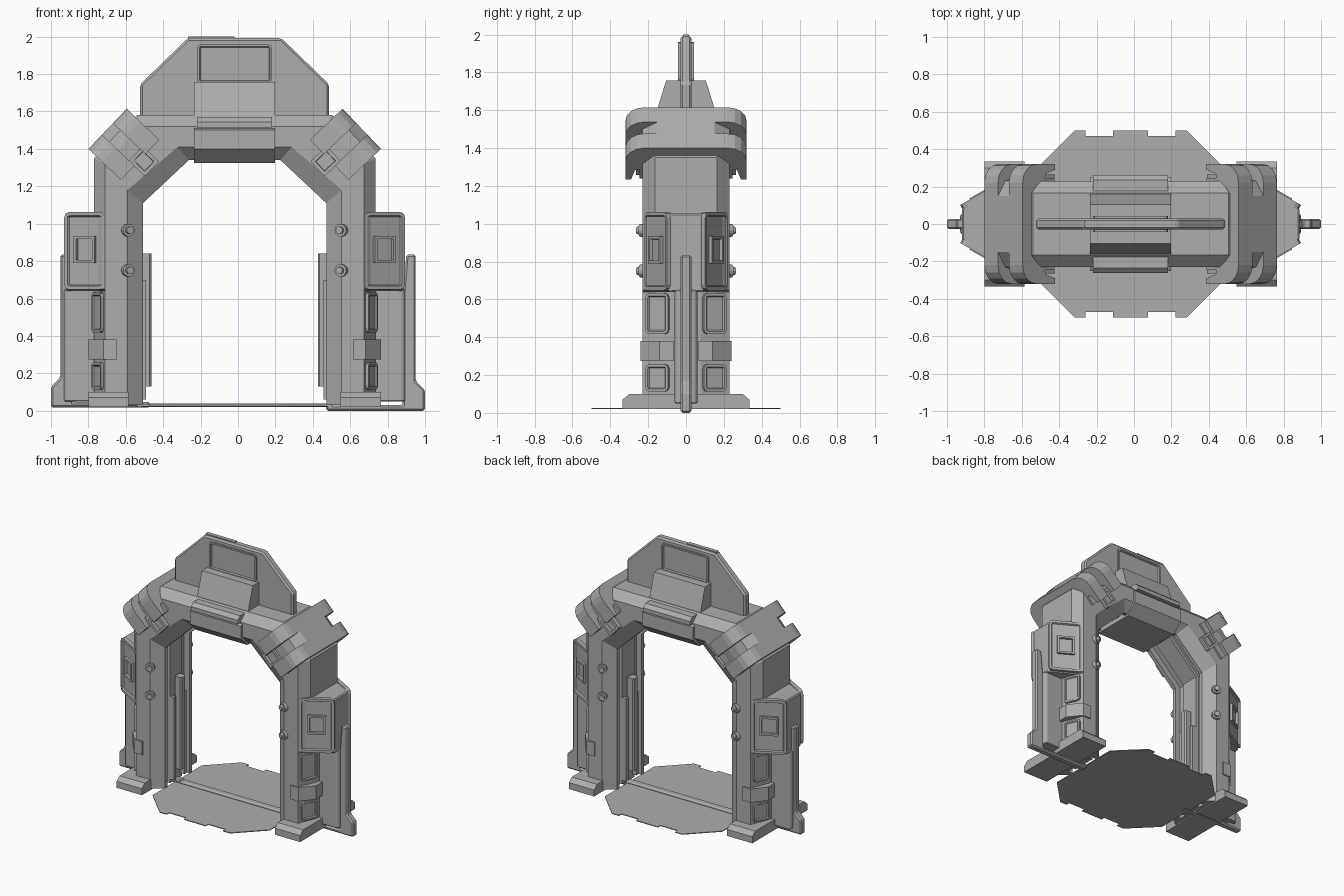
import bpy, bmesh, math
from mathutils import Vector

cube = bpy.data.objects.get("Cube")
if cube:
    bpy.data.objects.remove(cube)

grey = bpy.data.materials.new("grey metal")
grey.use_nodes = True
grey.diffuse_color = (0.42, 0.42, 0.42, 1)
grey.node_tree.nodes["Principled BSDF"].inputs["Base Color"].default_value = grey.diffuse_color

X, Y, Z = Vector((1, 0, 0)), Vector((0, 1, 0)), Vector((0, 0, 1))
CENTRE = -0.018      # the gate sits slightly off the middle of its footing


def finish(name, bm, mirror="", bevel=0, shift=CENTRE):
    bmesh.ops.recalc_face_normals(bm, faces=bm.faces)
    mesh = bpy.data.meshes.new(name)
    bm.to_mesh(mesh)
    bm.free()
    mesh.materials.append(grey)
    ob = bpy.data.objects.new(name, mesh)
    bpy.context.collection.objects.link(ob)
    ob.location.x = shift
    if bevel:
        mod = ob.modifiers.new("edge", "BEVEL")
        mod.width, mod.segments = bevel, 1
    if mirror:
        mod = ob.modifiers.new("mirror", "MIRROR")
        mod.use_axis = ("x" in mirror, "y" in mirror, False)
        mod.use_mirror_merge = False
    return ob


def prism(name, pts, a, b, c, start, end, origin=Vector(), **kw):
    """Extrude the outline pts, given along a and b, from start to end along c."""
    bm = bmesh.new()
    rings = [[bm.verts.new(origin + a * p + b * q + c * t) for p, q in pts] for t in (start, end)]
    n = len(pts)
    for i in range(n):
        j = (i + 1) % n
        bm.faces.new((rings[0][i], rings[0][j], rings[1][j], rings[1][i]))
    bm.faces.new(rings[0])
    bm.faces.new(rings[1])
    return finish(name, bm, **kw)


def both(half):
    """Complete an outline that is symmetric in its first coordinate."""
    return half + [(-p, q) for p, q in reversed(half)]


def panel(name, centre, u, n, w, h, depth, rim=0.014, corner=0.02, sink=0.01, mirror="xy"):
    """Raised plate with cut corners and a sunken middle."""
    u, n = u.normalized(), n.normalized()
    v = n.cross(u)
    bm = bmesh.new()
    ring = []
    for k, (sx, sy) in enumerate(((1, 1), (-1, 1), (-1, -1), (1, -1))):
        for step in range(3):
            ang = math.radians(90 * k + 45 * step)
            ring.append(u * (sx * (w / 2 - corner) + corner * math.cos(ang))
                        + v * (sy * (h / 2 - corner) + corner * math.sin(ang)))
    low = [bm.verts.new(centre + p - n * 0.02) for p in ring]
    top = [bm.verts.new(centre + p + n * depth) for p in ring]
    for i in range(len(ring)):
        j = (i + 1) % len(ring)
        bm.faces.new((low[i], low[j], top[j], top[i]))
    face = bm.faces.new(top)
    bm.normal_update()
    bmesh.ops.inset_region(bm, faces=[face], thickness=rim)
    bmesh.ops.inset_region(bm, faces=[face], thickness=0.006, depth=-sink)
    return finish(name, bm, mirror)


# Arch frame: each rail is leg x, lower corner z, upper corner x, beam z, y low, y high
rails = [(.753, 1.35, .522, 1.58, .08, .165), (.692, 1.32, .49, 1.52, .23, .23),
         (.572, 1.18, .305, 1.41, .23, .23), (.49, 1.11, .245, 1.34, .165, .165),
         (.49, 1.11, .245, 1.34, .135, .135), (.535, 1.13, .27, 1.385, .135, .135),
         (.535, 1.13, .27, 1.385, .075, .075), (.51, 1.12, .257, 1.36, .075, .075)]
bm = bmesh.new()
lines = []
for side, order in ((1, rails), (-1, rails[::-1])):
    for x, z1, x2, z2, ylow, yhigh in order:
        path = ((x, .03, ylow), (x, .64, ylow), (x, .65, yhigh), (x, z1, yhigh),
                (x2, z2, yhigh), (0, z2, yhigh))
        lines.append([bm.verts.new((px, side * y, pz)) for px, pz, y in path])
for i, line in enumerate(lines):
    nxt = lines[(i + 1) % len(lines)]
    for k in range(5):
        bm.faces.new((line[k], nxt[k], nxt[k + 1], line[k + 1]))
bm.faces.new([line[0] for line in lines])
finish("arch_frame", bm, "x")

# Inner guide rails of the legs
prism("inner_guide_rail", both([(.03, .50), (.03, .455), (.018, .445)]), Y, X, Z, .13, .84, mirror="x")
prism("inner_side_rail", [(.05, .54), (.05, .475), (.075, .475), (.075, .54)],
      Y, X, Z, .06, .70, mirror="xy")

# Crest plate with sunken window
prism("crest", both([(.505, 1.5), (.505, 1.745), (.25, 1.992)]), X, Z, Y, -.03, .03, bevel=.012)
prism("crest_cap", [(-.25, 1.97), (-.25, 2), (0, 2), (0, 1.97)], X, Z, Y, -.015, .015)
panel("crest_window", Vector((0, .03, 1.855)), -X, Y, .40, .21, .012, .012, .02, .014, "y")

# Header box and the collar wrapped round the beam
prism("header_box", both([(.16, 1.5), (.16, 1.58), (.105, 1.757)]), Y, Z, X, -.217, .217)
prism("header_collar", both([(.17, 1.325), (.25, 1.40), (.25, 1.50), (.18, 1.535), (.17, 1.56)]),
      Y, Z, X, -.217, .217)
prism("header_lip", [(.17, 1.515), (.262, 1.515), (.262, 1.545), (.235, 1.57), (.17, 1.57)],
      Y, Z, X, -.2, .2, mirror="y")

# Corner clamps: along follows the arch, inward points to the opening
along, inward = Vector((-.69, 0, .724)), Vector((-.724, 0, -.69))
corner = Vector((.782, 0, 1.40))
prism("clamp_block", both([(.15, 0), (.23, .055), (.245, .12), (.245, .235)]), Y, inward, along,
      0, .297, corner, mirror="x")
arc = [(.22 + .1 * math.sin(t * math.pi / 8), .1 - .1 * math.cos(t * math.pi / 8)) for t in range(5)]
hook = arc + [(.32, .24), (.29, .24), (.27, .17), (.2, .15), (.15, .0)]
for name, a, b in (("lower", 0, .105), ("upper", .19, .297)):
    prism(name + "_clamp_hook", hook, Y, inward, along, a, b, corner, mirror="xy")
panel("clamp_bracket", corner + along * .157 + inward * .26 + Y * .23, along, Y,
      .11, .12, .035, .02, .008, .025)

# Upper wings of the legs with slanted framed panels
prism("upper_wing", both([(.2, .6), (.2, .692), (.085, .902)]), Y, X, Z, .64, 1.055, mirror="x", bevel=.008)
slant, out = Vector((.22, -.125, 0)), Vector((.125, .22, 0))
panel("wing_panel", Vector((.797, .153, .855)), slant, out, .25, .415, .012, .02, .03, .012)
panel("wing_window", Vector((.801, .16, .862)), slant, out, .13, .145, .01, .016, .004, .02)

# Lower wings: slab, side hatches and strap
prism("lower_wing_slab", both([(.06, .7), (.06, .895), (.045, .912)]), Y, X, Z, .05, .65, mirror="x", bevel=.006)
slant, out = Vector((.061, -.145, 0)), Vector((.145, .061, 0))
for name, z, h in (("upper", .525, .215), ("lower", .185, .145)):
    panel(name + "_side_hatch", Vector((.724, .148, z)), slant, out, .13, h, .018, .014, .022, .008)
strap = [(.632, .2), (.632, .24), (.70, .24), (.782, .14), (.782, .065), (.72, .065)]
prism("side_strap", strap, X, Y, Z, .275, .38, mirror="xy")

# Outer fins with flared feet; the two stand at slightly different heights
for side, name, lift in ((1, "left", 0), (-1, "right", .017)):
    fin = [(.47, 0), (1, 0), (1, .11), (.95, .16), (.95, .835), (.9, .835), (.88, .6), (.88, .03), (.47, .03)]
    prism(name + "_outer_fin", [(side * x, z + lift * (z < .8)) for x, z in fin],
          X, Z, Y, -.028, .028, shift=0, bevel=.01)

# Feet
prism("foot", both([(.335, .02), (.335, .07), (.3, .1)]), Y, Z, X, .567, .782, mirror="x")

# Bolts on the leg edges
for name, z in (("lower", .75), ("upper", .965)):
    n = Vector((-.4, .92, 0)).normalized()
    u = Z.cross(n)
    for part, r, h in (("collar", .034, .012), ("pin", .02, .03)):
        ring = [(r * math.cos(i * math.pi / 6), r * math.sin(i * math.pi / 6)) for i in range(12)]
        prism(name + "_bolt_" + part, ring, u, Z, n, -.03, h, Vector((.57, .23, z)), mirror="xy")

# Floor plate with notched edges, and the threshold strip
edge = [(.5, 0), (.5, .3), (.3, .5), (.24, .5), (.24, .47), (.093, .47), (.093, .5)]
back = both(edge[1:])
prism("floor_plate", back + [(x, -y) for x, y in reversed(back)], X, Y, Z, .02, .026)
prism("threshold_strip", both([(.03, .02), (.03, .03), (.018, .038)]), Y, Z, X, -.52, .52)
